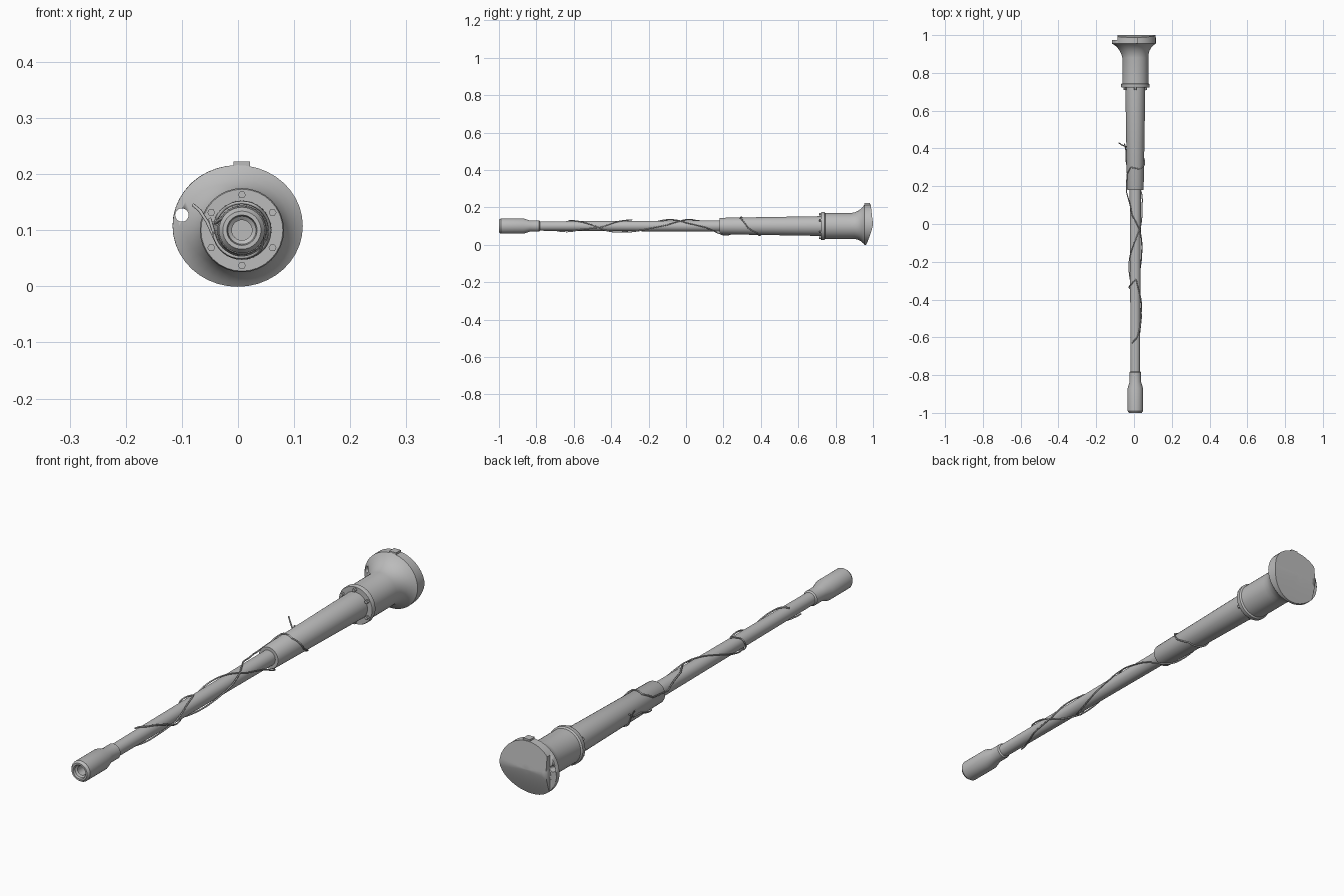
import bpy, bmesh, math
from mathutils import Vector

if "Cube" in bpy.data.objects:
    bpy.data.objects.remove(bpy.data.objects["Cube"])

CX, CZ = 0.007, 0.10          # long axis of the tool
metal = bpy.data.materials.new("grey metal")
metal.diffuse_color = (0.5, 0.5, 0.5, 1)
metal.use_nodes = True
metal.node_tree.nodes["Principled BSDF"].inputs["Base Color"].default_value = metal.diffuse_color


def finish(name, bm, angle=30):
    bmesh.ops.remove_doubles(bm, verts=bm.verts, dist=1e-5)
    bmesh.ops.recalc_face_normals(bm, faces=bm.faces)
    me = bpy.data.meshes.new(name)
    bm.to_mesh(me)
    bm.free()
    ob = bpy.data.objects.new(name, me)
    bpy.context.collection.objects.link(ob)
    me.materials.append(metal)
    bpy.ops.object.select_all(action='DESELECT')
    bpy.context.view_layer.objects.active = ob
    ob.select_set(True)
    bpy.ops.object.shade_smooth_by_angle(angle=math.radians(angle))
    return ob


def lathe(name, profile, n=32, place=None):
    """Revolve (y, radius) pairs about the long axis; place() may reshape."""
    bm = bmesh.new()
    place = place or (lambda y, r, c, s: (CX + r * c, y, CZ + r * s))
    rings = []
    for y, r in profile:
        rings.append([bm.verts.new(place(y, r, math.cos(a), math.sin(a)))
                      for a in (2 * math.pi * i / n for i in range(n))])
    for a, b in zip(rings, rings[1:]):
        for i in range(n):
            j = (i + 1) % n
            bm.faces.new((a[i], a[j], b[j], b[i]))
    bm.faces.new(rings[0])
    bm.faces.new(rings[-1])
    return finish(name, bm)


def box(name, x, y, z):
    bm = bmesh.new()
    bmesh.ops.create_cube(bm, size=1)
    for v in bm.verts:
        v.co = Vector(((x[0] + x[1]) / 2 + v.co.x * (x[1] - x[0]),
                       (y[0] + y[1]) / 2 + v.co.y * (y[1] - y[0]),
                       (z[0] + z[1]) / 2 + v.co.z * (z[1] - z[0])))
    return finish(name, bm)


def rod(name, x, z, y0, y1, r, n):
    bm = bmesh.new()
    rings = [[bm.verts.new((x + r * math.cos(2 * math.pi * i / n), y,
                            z + r * math.sin(2 * math.pi * i / n)))
              for i in range(n)] for y in (y0, y1)]
    for i in range(n):
        j = (i + 1) % n
        bm.faces.new((rings[0][i], rings[0][j], rings[1][j], rings[1][i]))
    for ring in rings:
        bm.faces.new(ring)
    return finish(name, bm)


def cut(ob, cutter):
    bpy.context.view_layer.objects.active = ob
    m = ob.modifiers.new("cut", 'BOOLEAN')
    m.operation, m.solver, m.object = 'DIFFERENCE', 'EXACT', cutter
    # keep the cut ahead of the smoothing modifier
    ob.modifiers.move(len(ob.modifiers) - 1, 0)
    bpy.ops.object.modifier_apply(modifier=m.name)
    bpy.data.objects.remove(cutter)


# hollow tip, neck and slim shaft
lathe("tip_and_shaft", [
    (-0.93, 0.018), (-0.985, 0.018), (-0.99, 0.025), (-1.0, 0.027), (-1.0, 0.034),
    (-0.99, 0.041), (-0.87, 0.041), (-0.835, 0.030), (-0.785, 0.030),
    (-0.78, 0.025), (0.2, 0.030)])

# tapered middle sleeve
lathe("sleeve", [(0.18, 0.030), (0.18, 0.042), (0.185, 0.044), (0.735, 0.053)])

# bolted flange and grip body
lathe("flange", [(0.722, 0.050), (0.722, 0.073), (0.726, 0.075),
                 (0.74, 0.075), (0.745, 0.069)])
for k in range(6):
    a = math.radians(90 + 60 * k)
    rod("bolt", CX + 0.063 * math.cos(a), CZ + 0.063 * math.sin(a),
        0.71, 0.725, 0.007, 6)


# flared head: slides from the axis to an oval rim, with a crowned back face
def back_y(z):
    if z > 0.11:
        return 1.0 - 0.012 * (z - 0.11) / 0.105
    return 1.0 - 0.036 * (max(0.11 - z, 0) / 0.11) ** 1.3


def head_place(y, r, c, s):
    t = min(max((y - 0.88) / 0.08, 0), 1)
    x = CX * (1 - t) - 0.001 * t + r * c
    z = CZ + 0.008 * t + r * (1 - 0.07 * t) * s
    return (x, back_y(z) if y >= 0.99 else y, z)


lip = [(1.0, 0.116 * k) for k in (1, 0.8, 0.6, 0.4, 0.2, 0.02)]
head = lathe("flared_head", [
    (0.74, 0.069), (0.88, 0.069), (0.9, 0.072), (0.92, 0.080), (0.935, 0.091),
    (0.948, 0.105), (0.955, 0.116)] + lip, 40, head_place)

# lanyard lug: rear notch with a round hole
cut(head, box("notch_cutter", (-0.2, -0.088), (0.974, 1.1), (-0.1, 0.3)))
cut(head, rod("hole_cutter", -0.1, 0.127, 0.8, 1.1, 0.012, 20))

# top locating tab
box("top_tab", (-0.008, 0.021), (0.955, 0.985), (0.195, 0.222))


# thin wires wound along the shaft: (y, angle in degrees) stations
def wire(name, stations, tail=()):
    pts = []
    for (y0, a0), (y1, a1) in zip(stations, stations[1:]):
        for i in range(6):
            t = i / 6
            y, a = y0 + (y1 - y0) * t, math.radians(a0 + (a1 - a0) * t)
            r = 0.031 + 0.005 * (y + 0.6) / 0.7
            r += 0.012 * min(max((y - 0.1) / 0.07, 0), 1)
            pts.append((CX + r * math.cos(a), y, CZ + r * math.sin(a)))
    pts += tail
    cu = bpy.data.curves.new(name, 'CURVE')
    cu.dimensions = '3D'
    cu.bevel_depth, cu.bevel_resolution = 0.003, 1
    cu.use_fill_caps = True
    sp = cu.splines.new('POLY')
    sp.points.add(len(pts) - 1)
    for p, co in zip(sp.points, pts):
        p.co = (*co, 1)
    ob = bpy.data.objects.new(name, cu)
    bpy.context.collection.objects.link(ob)
    cu.materials.append(metal)
    bpy.ops.object.select_all(action='DESELECT')
    bpy.context.view_layer.objects.active = ob
    ob.select_set(True)
    bpy.ops.object.convert(target='MESH')


wire("first_wire", [(-0.63, 125), (-0.6, 70), (-0.5, 10), (-0.44, -40), (-0.38, -80),
                    (-0.3, -140), (-0.2, -195), (-0.1, -260), (0.0, -330), (0.1, -370),
                    (0.18, -415), (0.24, -480), (0.34, -530), (0.40, -535)],
     [(-0.05, 0.425, 0.12)])
wire("second_wire", [(-0.70, -130), (-0.57, -40), (-0.45, -10), (-0.36, 50), (-0.29, 85),
                     (-0.32, 130), (-0.34, 200), (-0.34, 270), (-0.2, 335), (-0.1, 370),
                     (-0.03, 410), (0.05, 480), (0.17, 525), (0.26, 515), (0.30, 480),
                     (0.29, 420), (0.33, 350), (0.38, 310), (0.4, 250), (0.41, 190)],
     [(-0.055, 0.415, 0.115), (-0.068, 0.42, 0.135), (-0.08, 0.43, 0.145)])
